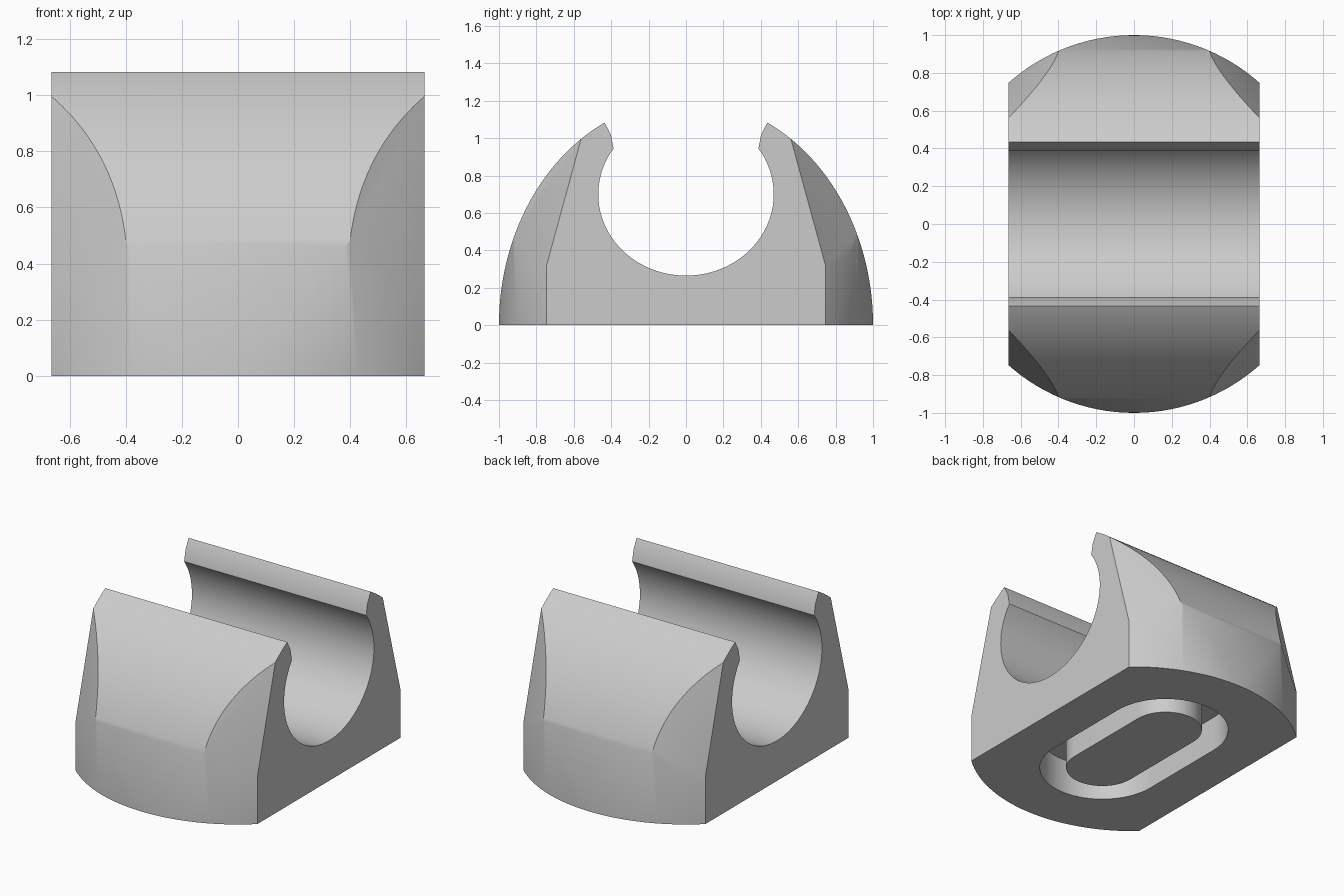
import bpy
import bmesh
from math import sin, cos, asin, pi
from mathutils import Vector

cube = bpy.data.objects.get("Cube")
if cube:
    bpy.data.objects.remove(cube, do_unlink=True)

HALF_WIDTH = 0.665
DOME_HEIGHT = 1.203
TIP_Z = 1.083
CHANNEL_Z, CHANNEL_A, CHANNEL_B = 0.70, 0.469, 0.435

grey = bpy.data.materials.new("plain_grey")
grey.use_nodes = True
colour = (0.6, 0.6, 0.6, 1)
grey.diffuse_color = colour
grey.node_tree.nodes["Principled BSDF"].inputs["Base Color"].default_value = colour


def prism(name, points, direction):
    """Closed solid made by sweeping a flat outline along a direction."""
    bm = bmesh.new()
    face = bm.faces.new([bm.verts.new(p) for p in points])
    swept = bmesh.ops.extrude_face_region(bm, geom=[face])
    verts = [v for v in swept["geom"] if isinstance(v, bmesh.types.BMVert)]
    bmesh.ops.translate(bm, verts=verts, vec=direction)
    bmesh.ops.recalc_face_normals(bm, faces=bm.faces)
    mesh = bpy.data.meshes.new(name)
    bm.to_mesh(mesh)
    bm.free()
    mesh.materials.append(grey)
    obj = bpy.data.objects.new(name, mesh)
    bpy.context.collection.objects.link(obj)
    return obj


def combine(target, tool, operation):
    """Apply a boolean and remove the tool."""
    bpy.context.view_layer.objects.active = target
    mod = target.modifiers.new(operation.lower(), "BOOLEAN")
    mod.operation, mod.solver, mod.object = operation, "EXACT", tool
    bpy.ops.object.modifier_apply(modifier=mod.name)
    bpy.data.objects.remove(tool, do_unlink=True)


def stadium(name, radius, half_run, bottom, height):
    """Long rounded block lying along y."""
    n = 32
    pts = []
    for side, start in ((1, 0), (-1, pi)):
        for i in range(n + 1):
            a = start + pi * i / n
            pts.append((radius * cos(a), side * half_run + radius * sin(a), bottom))
    return prism(name, pts, (0, 0, height))


# Side profile: domed outside, elliptical channel, flared lips
steps = 40
tip_angle = asin(TIP_Z / DOME_HEIGHT)
outer = [(cos(tip_angle * i / steps), DOME_HEIGHT * sin(tip_angle * i / steps))
         for i in range(steps + 1)]
lip_angle = asin((0.945 - CHANNEL_Z) / CHANNEL_B)
sweep = pi + 2 * lip_angle
channel = [(CHANNEL_A * cos(lip_angle - sweep * i / 64),
            CHANNEL_Z + CHANNEL_B * sin(lip_angle - sweep * i / 64))
           for i in range(65)]
lip = (0.402, 1.02)
profile = outer + [lip] + channel + [(-lip[0], lip[1])]
profile += [(-y, z) for y, z in reversed(outer)]
body = prism("cradle_body", [(-HALF_WIDTH, y, z) for y, z in profile],
             (2 * HALF_WIDTH, 0, 0))

# Round plan outline with slanted upper corners
ring = [(cos(2 * pi * i / 128), sin(2 * pi * i / 128), -0.1) for i in range(128)]
envelope = prism("envelope", ring, (0, 0, 1.4))
bm = bmesh.new()
bm.from_mesh(envelope.data)
for sx in (-1, 1):
    for sy in (-1, 1):
        normal = Vector((0.81 * sx, sy, 0.273))
        cut = bmesh.ops.bisect_plane(
            bm, geom=bm.verts[:] + bm.edges[:] + bm.faces[:], dist=1e-5,
            plane_co=(HALF_WIDTH * sx, 0.74 * sy, 0.34), plane_no=normal,
            clear_outer=True)
        rim = [e for e in cut["geom_cut"] if isinstance(e, bmesh.types.BMEdge)]
        bmesh.ops.holes_fill(bm, edges=rim, sides=0)
bmesh.ops.recalc_face_normals(bm, faces=bm.faces)
bm.to_mesh(envelope.data)
bm.free()
combine(body, envelope, "INTERSECT")

# Rounded ring groove in the underside
groove = stadium("groove", 0.38, 0.3, -0.1, 0.33)
island = stadium("island", 0.22, 0.3, -0.2, 0.6)
combine(groove, island, "DIFFERENCE")
combine(body, groove, "DIFFERENCE")

# Smooth curved faces, crisp edges
bpy.ops.object.select_all(action="DESELECT")
body.select_set(True)
bpy.context.view_layer.objects.active = body
bpy.ops.object.shade_smooth_by_angle(angle=pi / 6)
